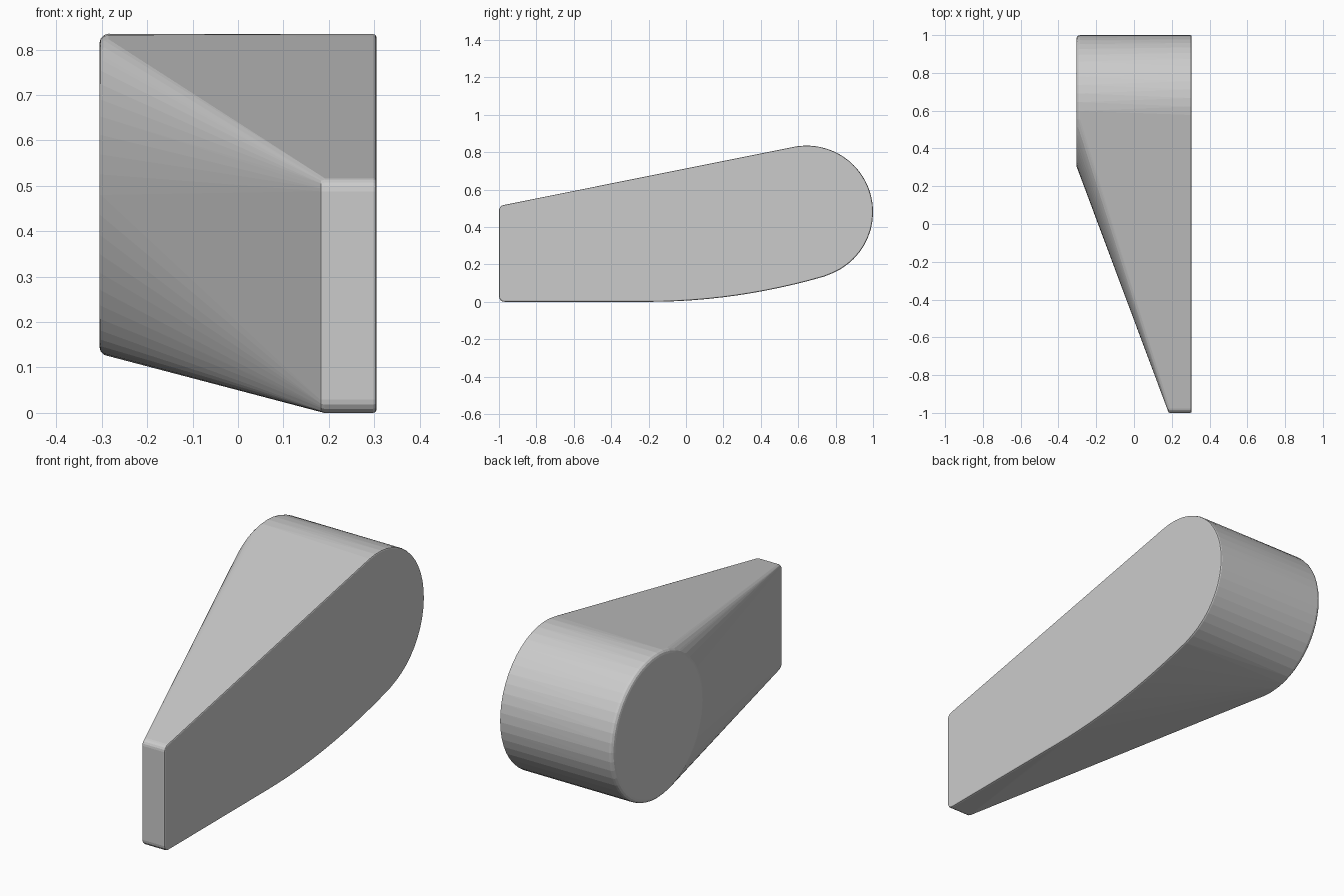
import bpy, bmesh
from math import sin, cos, pi, radians

if "Cube" in bpy.data.objects:
    bpy.data.objects.remove(bpy.data.objects["Cube"])

CY, CZ, R = 0.645, 0.48, 0.355     # round rear end
FY, FR = -0.97, 0.03               # rounded front corners
points = []


def arc(x, cy, cz, r, a0, a1, n):
    for i in range(n + 1):
        a = radians(a0 + (a1 - a0) * i / n)
        points.append((x, cy + r * cos(a), cz + r * sin(a)))


def front_end(x, inset):
    arc(x, FY, 0.488, FR - inset, 101, 180, 4)
    arc(x, FY, FR, FR - inset, 180, 270, 4)


def belly(x, inset):
    # underside curving up from the floor to the round end
    for i in range(13):
        t = i / 12
        points.append((x, -0.2 + 0.938 * t, 0.135 * t * t + inset))


# Flat right-hand side with a tiny rounded rim
for x, inset in ((0.297, 0), (0.303, 0.002), (0.305, 0.006)):
    arc(x, CY, CZ, R - inset, -74, 101, 24)
    belly(x, inset)
    front_end(x, inset)

# Narrow front end
for x, inset in ((0.19, 0), (0.183, 0.003), (0.18, 0.01)):
    front_end(x, inset)

# Left-hand disc with a rounded rim
for k in range(4):
    a = k / 3 * pi / 2
    arc(-0.285 - 0.02 * sin(a), CY, CZ, R - 0.02 * (1 - cos(a)), 0, 352.5, 47)

# Taut skin around all of the outlines
bm = bmesh.new()
for p in points:
    bm.verts.new(p)
res = bmesh.ops.convex_hull(bm, input=bm.verts)
unused = {v for v in res["geom_interior"] + res["geom_unused"]
          if isinstance(v, bmesh.types.BMVert) and not v.link_faces}
bmesh.ops.delete(bm, geom=list(unused), context='VERTS')
bmesh.ops.dissolve_limit(bm, angle_limit=radians(0.5), verts=bm.verts, edges=bm.edges)
bmesh.ops.recalc_face_normals(bm, faces=bm.faces)

mesh = bpy.data.meshes.new("tapered_body")
bm.to_mesh(mesh)
bm.free()
body = bpy.data.objects.new("tapered_body", mesh)
bpy.context.collection.objects.link(body)
